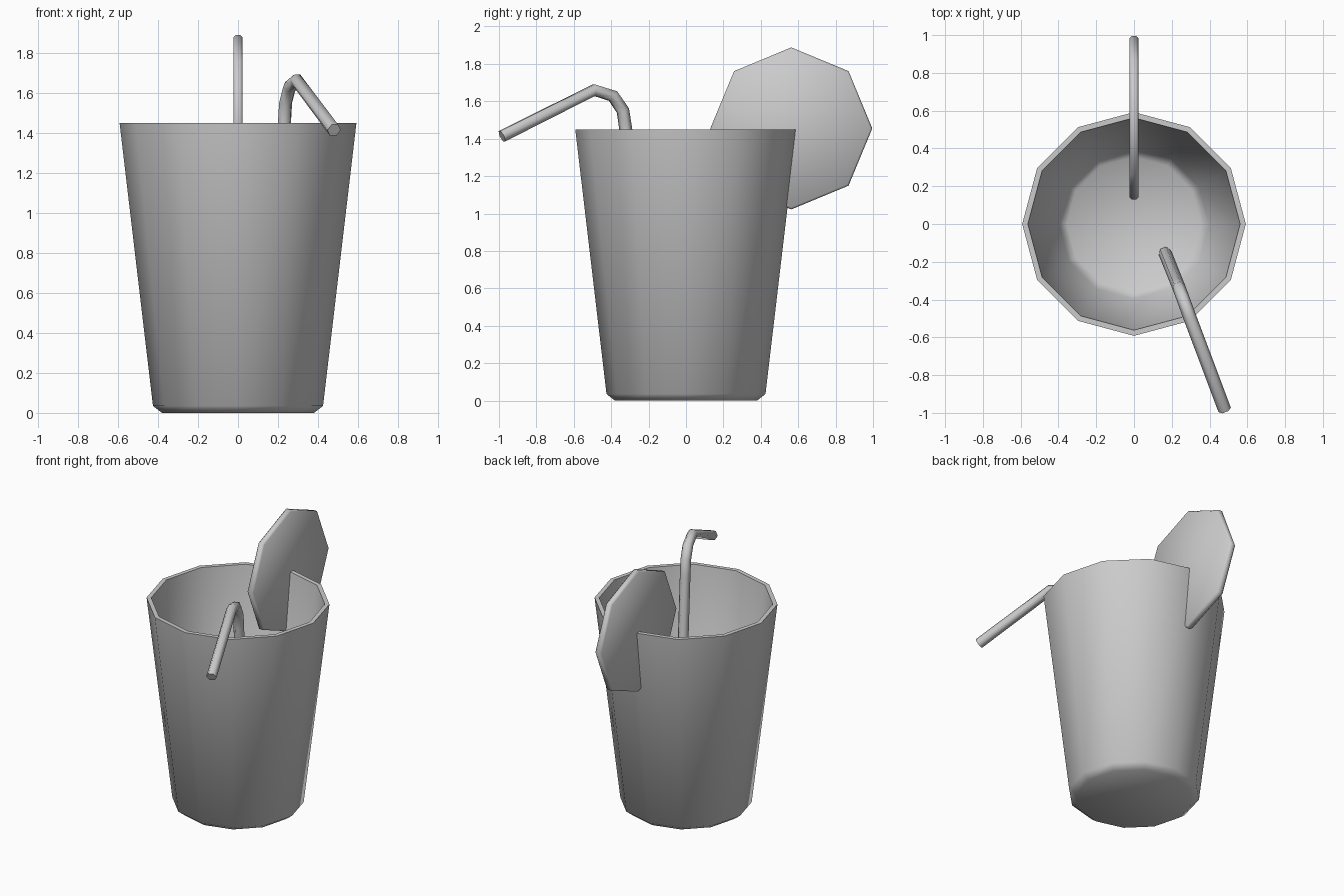
import bpy, bmesh, math
from mathutils import Vector

if "Cube" in bpy.data.objects:
    bpy.data.objects.remove(bpy.data.objects["Cube"])


def finish(name, bm, angle):
    bmesh.ops.recalc_face_normals(bm, faces=bm.faces[:])
    mesh = bpy.data.meshes.new(name)
    bm.to_mesh(mesh)
    bm.free()
    obj = bpy.data.objects.new(name, mesh)
    bpy.context.collection.objects.link(obj)
    smooth(obj, angle)
    return obj


def smooth(obj, angle):
    bpy.ops.object.select_all(action='DESELECT')
    obj.select_set(True)
    bpy.context.view_layer.objects.active = obj
    bpy.ops.object.shade_smooth_by_angle(angle=math.radians(angle))


def lathe(name, profile, sides, angle, place=lambda p: p):
    """Turn (radius, height) rings into a closed solid with capped ends."""
    bm = bmesh.new()
    rings = []
    for r, h in profile:
        turns = [2 * math.pi * i / sides for i in range(sides)]
        rings.append([bm.verts.new(place(Vector((r * math.cos(a), r * math.sin(a), h))))
                      for a in turns])
    for low, high in zip(rings, rings[1:]):
        for i in range(sides):
            j = (i + 1) % sides
            bm.faces.new((low[i], low[j], high[j], high[i]))
    bm.faces.new(rings[0])
    bm.faces.new(rings[-1])
    return finish(name, bm, angle)


# Tapered twelve-sided glass, hollow with a rounded inner floor
lathe("glass", [(0.38, 0), (0.425, 0.035), (0.592, 1.45), (0.562, 1.45),
                (0.397, 0.085), (0.355, 0.05)], 12, 50)

# Octagonal fruit slice standing across the rim
lathe("fruit_slice", [(0.422, -0.023), (0.433, -0.012), (0.433, 0.012), (0.422, 0.023)],
      8, 50, lambda p: Vector((p.z, p.x + 0.563, p.y + 1.455)))

# Bent six-sided straw
path = [(0.165, -0.155, 0.06), (0.232, -0.322, 1.45), (0.238, -0.337, 1.55),
        (0.258, -0.39, 1.628), (0.295, -0.492, 1.66), (0.48, -0.984, 1.413)]
curve = bpy.data.curves.new("straw", 'CURVE')
curve.dimensions = '3D'
curve.bevel_depth = 0.035
curve.bevel_resolution = 1
curve.use_fill_caps = True
spline = curve.splines.new('POLY')
spline.points.add(len(path) - 1)
for point, co in zip(spline.points, path):
    point.co = (*co, 1)
straw = bpy.data.objects.new("straw", curve)
bpy.context.collection.objects.link(straw)
bpy.ops.object.select_all(action='DESELECT')
straw.select_set(True)
bpy.context.view_layer.objects.active = straw
bpy.ops.object.convert(target='MESH')
smooth(bpy.context.view_layer.objects.active, 65)
